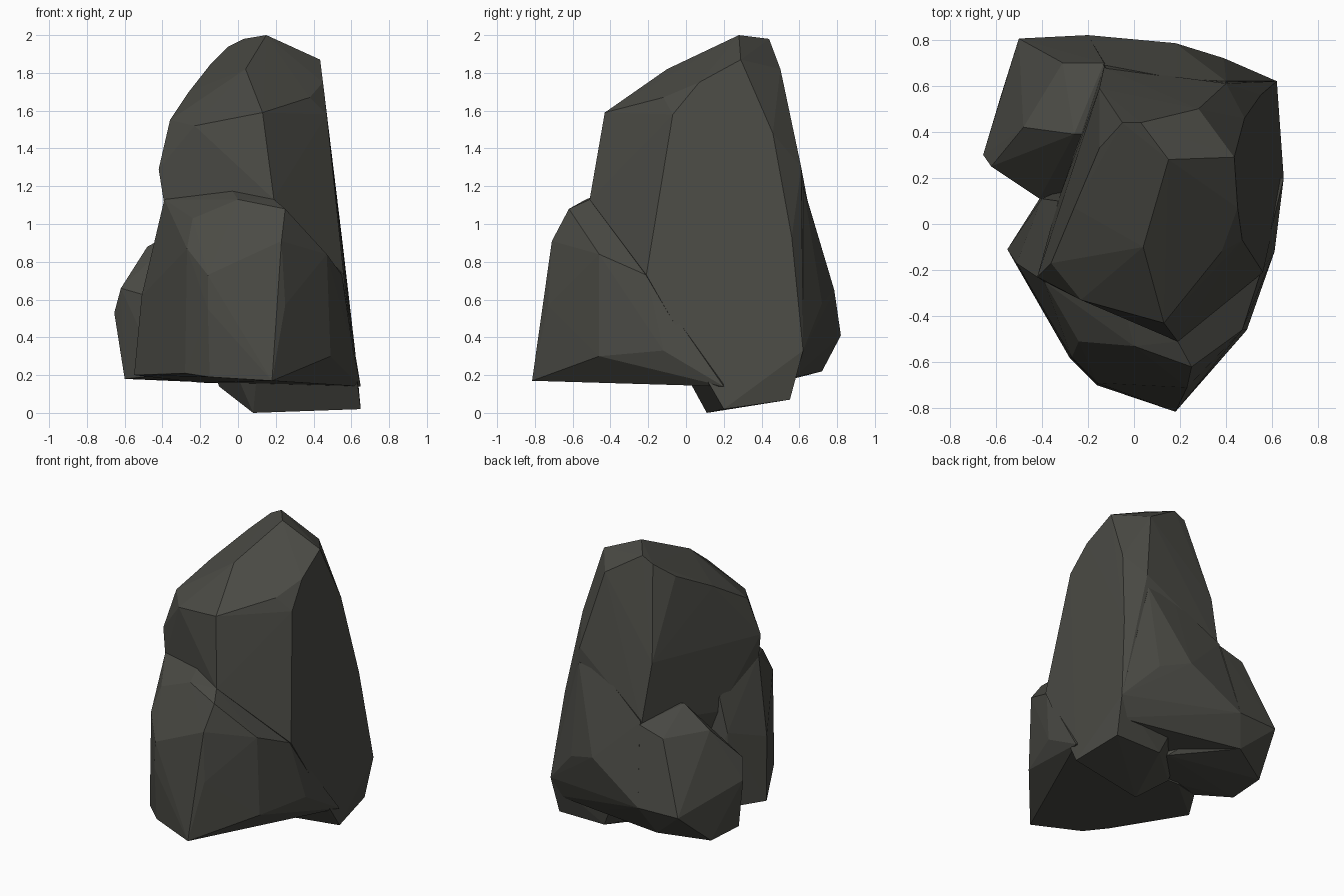
import bpy, bmesh, math

stone = bpy.data.materials.new("dark olive grey stone")
stone.diffuse_color = (0.068, 0.068, 0.058, 1)


def chunk(name, corners):
    """One convex, flat-faceted stone block spanned by its corners."""
    bm = bmesh.new()
    for c in corners:
        bm.verts.new(c)
    bmesh.ops.convex_hull(bm, input=bm.verts[:])
    junk = [v for v in bm.verts if not v.link_faces]
    bmesh.ops.delete(bm, geom=junk, context='VERTS')
    bmesh.ops.recalc_face_normals(bm, faces=bm.faces[:])
    me = bpy.data.meshes.new(name)
    bm.to_mesh(me)
    bm.free()
    me.materials.append(stone)
    ob = bpy.data.objects.new(name, me)
    bpy.context.collection.objects.link(ob)
    return ob


# Tall leaning slab with the slanted crown
rock = chunk("boulder", [
    (.15, .28, 2.0), (.435, .29, 1.87), (.45, .07, 1.75), (.38, -.12, 1.67),
    (.13, -.43, 1.59), (.04, -.10, 1.82), (.47, -.07, 1.58),
    (.03, .44, 1.98), (-.05, .44, 1.94), (-.15, .33, 1.84), (-.26, .07, 1.70),
    (-.36, -.17, 1.55), (-.23, -.33, 1.52), (-.42, -.23, 1.29),
    (-.39, -.25, 1.10), (.19, -.51, 1.13), (.28, .50, 1.82), (.48, .46, 1.48),
    (.40, .61, 1.30), (-.15, .59, 1.33), (-.13, .68, .93), (-.33, .10, .85),
    (.55, .56, .93), (.62, .62, .33), (.56, -.21, .73), (.65, .20, .02),
    (.60, .55, .07), (.25, .55, .07), (.08, .11, 0), (-.10, .22, .14)])

# Front buttress
front = chunk("front_block", [
    (.18, -.815, .17), (.25, -.73, .57), (.23, -.71, .91), (.25, -.62, 1.08),
    (0, -.53, 1.13), (-.03, -.41, 1.175), (-.24, -.51, 1.03),
    (-.27, -.58, .87), (-.16, -.69, .73), (-.16, -.70, .55), (-.15, -.69, .19),
    (-.28, -.58, .21), (-.55, -.11, .20), (-.51, -.17, .62), (-.45, -.15, .73),
    (-.39, -.25, 1.13), (.19, -.51, 1.13), (.49, -.46, .30), (.47, -.46, .84),
    (.55, -.21, .73), (.61, -.12, .33), (.65, .20, .14), (-.20, .20, .16),
    (-.41, .11, .20), (-.40, .11, .72), (-.33, .10, .95)])

# Rear left lump
side = chunk("side_lump", [
    (-.50, .805, .41), (-.31, .70, .88), (-.13, .70, .93), (-.26, .39, 1.0),
    (-.48, .42, .88), (-.62, .25, .66), (-.655, .30, .53), (-.60, .27, .18),
    (-.58, .55, .18), (-.28, .72, .22), (-.41, .11, .60), (-.41, .11, .20),
    (-.20, .82, .41), (.10, .40, .90), (.10, .45, .15), (.10, .10, .17)])

# Rear bulge
back = chunk("back_bulge", [
    (.18, .785, .65), (-.20, .82, .41), (.39, .72, .58), (.62, .62, .33),
    (.19, .63, 1.17), (.40, .62, 1.20), (-.13, .69, .95), (.60, .57, .19),
    (.25, .63, .20), (-.28, .72, .22), (.10, .65, .21), (.20, .20, .15),
    (.20, .20, 1.0)])

# Fuse all blocks into one rock
for other in (front, side, back):
    m = rock.modifiers.new("fuse", 'BOOLEAN')
    m.operation, m.solver, m.object = 'UNION', 'EXACT', other
dg = bpy.context.evaluated_depsgraph_get()
fused = bpy.data.meshes.new_from_object(rock.evaluated_get(dg))
rock.modifiers.clear()
rock.data = fused
for other in (front, side, back):
    bpy.data.objects.remove(other)
